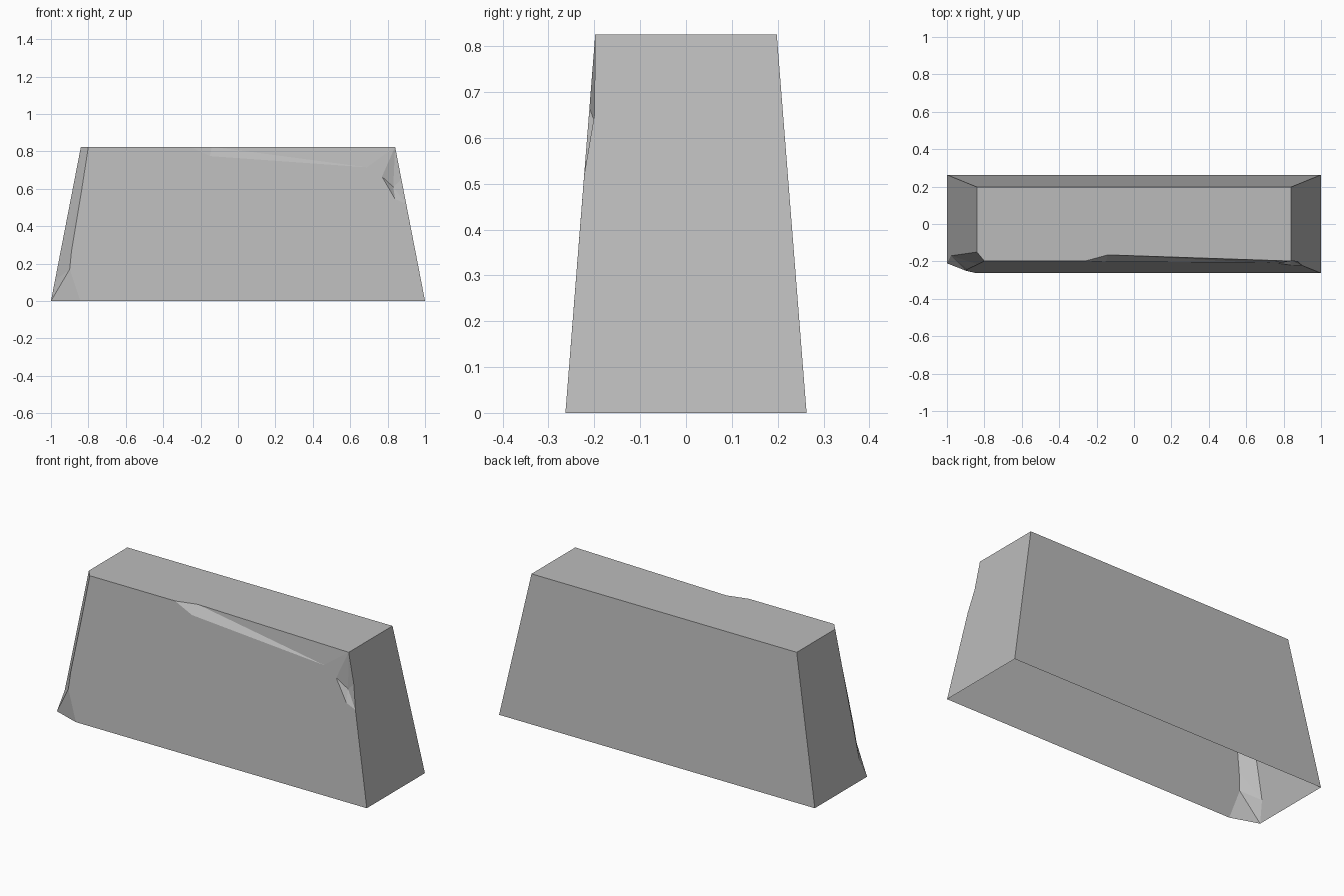
import bpy, bmesh

if "Cube" in bpy.data.objects:
    bpy.data.objects.remove(bpy.data.objects["Cube"])

H = 0.825                                  # block height


def front(x, z):                           # point on the sloping front face
    return (x, -0.263 + 0.065 * z / H, z)


def side(s, y, z):                         # point on a sloping end face
    return (s * (1 - 0.16 * z / H), y, z)


bm = bmesh.new()
verts = {}


def face(*pts):
    vs = []
    for p in pts:
        k = tuple(round(c, 4) for c in p)
        if k not in verts:
            verts[k] = bm.verts.new(k)
        vs.append(verts[k])
    bm.faces.new(vs)


def fan(centre, chain):
    for a, b in zip(chain, chain[1:]):
        face(centre, a, b)


# main corners
corner = side(1, -0.198, H)
br, bl = (1, 0.263, 0), (-1, 0.263, 0)
tr, tl = side(1, 0.198, H), side(-1, 0.198, H)
fr = (1, -0.263, 0)

# broken left corner: rim on front face (bottom to top) and on end face
rim = [front(x, z) for x, z in
       [(-0.843, 0), (-0.9, 0.17), (-0.89, 0.27), (-0.835, 0.6), (-0.8, H)]]
l0, l1, l2 = side(-1, -0.21, 0), side(-1, -0.17, 0.11), side(-1, -0.15, H)
face(l0, rim[0], rim[1])
face(l0, rim[1], l1)
fan(l1, rim[1:4])
face(l1, rim[3], l2)
face(l2, rim[3], rim[4])

# long chip along the top front edge
chip = [front(-0.26, H), front(-0.15, 0.775), front(0.69, 0.715), corner]
t = (-0.14, -0.165, H)
fan(t, chip)

# dent in the right front edge
low = side(1, front(0, 0.52)[1], 0.52)
mid = side(1, front(0, 0.65)[1] + 0.012, 0.65)
d1, d2 = front(0.84, 0.545), front(0.77, 0.665)
deep = (0.83, front(0, 0.61)[1] + 0.025, 0.61)
fan(deep, [corner, d2, d1, low, mid, corner])

# large faces (underside is open)
face(rim[0], fr, low, d1, d2, corner, chip[2], chip[1], chip[0], *rim[:0:-1])
face(fr, br, tr, corner, mid, low)
face(tl, l2, rim[4], chip[0], t, corner, tr)
face(bl, l0, l1, l2, tl)
face(br, bl, tl, tr)
bmesh.ops.recalc_face_normals(bm, faces=bm.faces)

mesh = bpy.data.meshes.new("stone_block")
bm.to_mesh(mesh)
bm.free()
stone = bpy.data.materials.new("stone grey")
stone.diffuse_color = (0.5, 0.5, 0.5, 1)
stone.use_nodes = True
stone.node_tree.nodes["Principled BSDF"].inputs["Base Color"].default_value = stone.diffuse_color
mesh.materials.append(stone)
block = bpy.data.objects.new("stone_block", mesh)
bpy.context.collection.objects.link(block)
